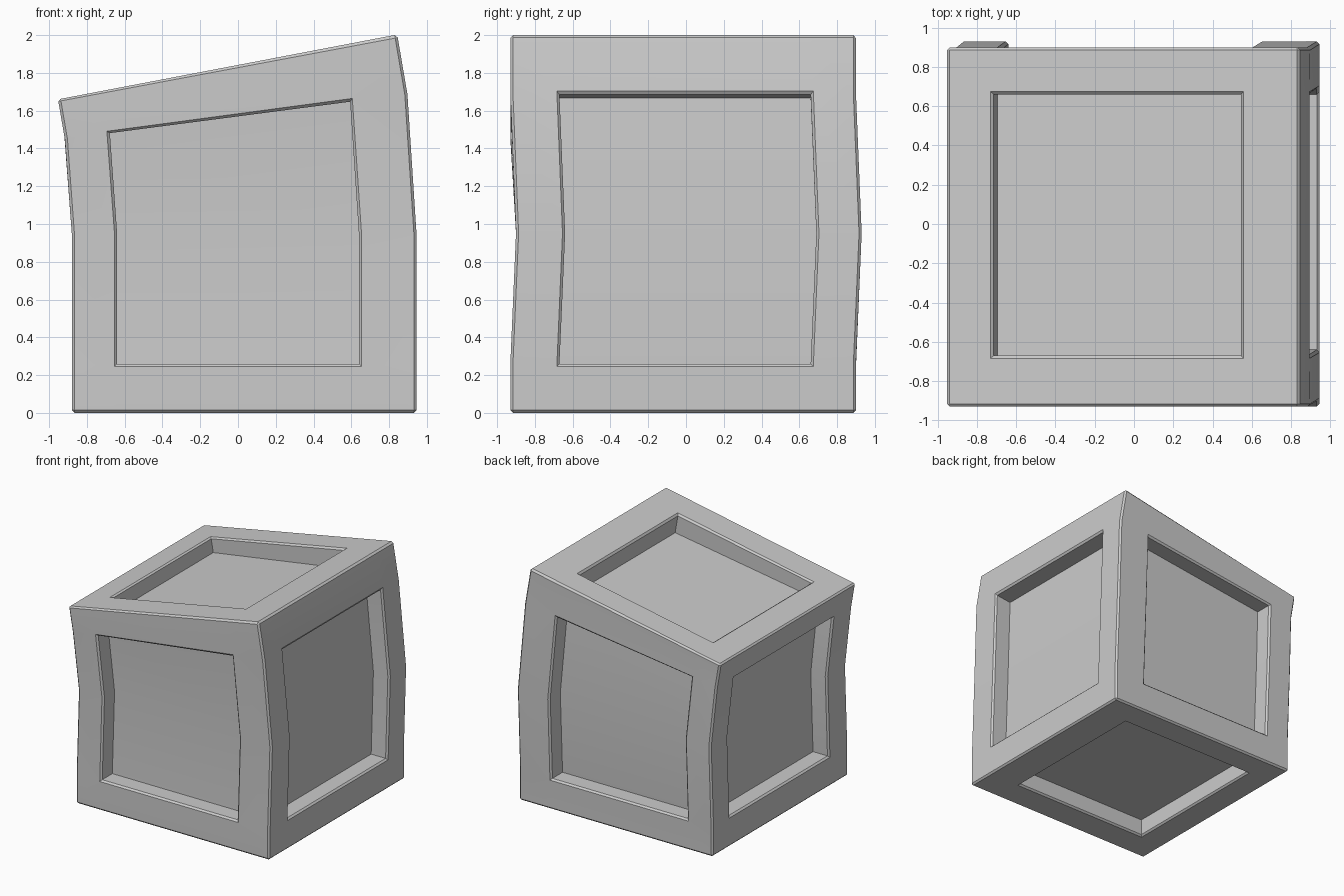
import bpy, bmesh
from mathutils import Vector

if "Cube" in bpy.data.objects:
    bpy.data.objects.remove(bpy.data.objects["Cube"])

# straight crate: outer limits, panel limits and bend height
LO, HI = Vector((-0.88, -0.93, 0.0)), Vector((0.945, 0.90, 1.83))
PLO, PHI = Vector((-0.64, -0.67, 0.26)), Vector((0.64, 0.66, 1.56))
MID, DEPTH, BEVEL = 0.95, 0.15, 0.014

# warp levels: height, left x, right x, left z, right z, y shift
LEVELS = [
    (0.0, -0.88, 0.945, 0.0, 0.0, 0.0),
    (PLO.z, -0.88, 0.945, PLO.z, PLO.z, 0.0),
    (MID, -0.88, 0.945, MID, MID, 0.03),
    (PHI.z, -0.917, 0.897, 1.45, 1.687, 0.0),
    (HI.z, -0.953, 0.843, 1.66, 2.003, 0.0),
]


def warp(co):
    """Bend the straight crate into its leaning shape."""
    for a, b in zip(LEVELS, LEVELS[1:]):
        if co.z <= b[0] or b is LEVELS[-1]:
            t = (co.z - a[0]) / (b[0] - a[0])
            xl, xr, zl, zr, dy = (p + (q - p) * t for p, q in zip(a[1:], b[1:]))
            u = (co.x - LO.x) / (HI.x - LO.x)
            return Vector((xl + (xr - xl) * u, co.y + dy, zl + (zr - zl) * u))


# crate body
bm = bmesh.new()
bmesh.ops.create_cube(bm, size=1)
for v in bm.verts:
    v.co = [LO[i] if v.co[i] < 0 else HI[i] for i in range(3)]

# loop cuts along the panel borders and the bend
cuts = [(i, p[i]) for i in range(3) for p in (PLO, PHI)] + [(2, MID)]
for axis, pos in cuts:
    n = Vector((0, 0, 0))
    n[axis] = 1
    bmesh.ops.bisect_plane(bm, geom=bm.verts[:] + bm.edges[:] + bm.faces[:],
                           plane_co=n * pos, plane_no=n)
bm.normal_update()

# recessed panel on every side
for axis in range(3):
    for sign in (-1, 1):
        others = [i for i in range(3) if i != axis]
        panel = []
        for f in bm.faces:
            c = f.calc_center_median()
            edge = (HI if sign > 0 else LO)[axis]
            if abs(c[axis] - edge) < 1e-4 and all(PLO[i] < c[i] < PHI[i] for i in others):
                panel.append(f)
        res = bmesh.ops.extrude_face_region(bm, geom=panel)
        old = [f for f in panel if f.is_valid]
        if old:
            bmesh.ops.delete(bm, geom=old, context='FACES')
        move = Vector((0, 0, 0))
        move[axis] = -sign * DEPTH
        bmesh.ops.translate(bm, vec=move,
                            verts=[g for g in res['geom'] if isinstance(g, bmesh.types.BMVert)])

# bevel the outer edges and panel rims
bmesh.ops.recalc_face_normals(bm, faces=bm.faces[:])
bm.normal_update()
sharp = [e for e in bm.edges if e.is_manifold and e.is_convex and e.calc_face_angle() > 1.0]
bmesh.ops.bevel(bm, geom=sharp, offset=BEVEL, segments=1, affect='EDGES', profile=0.5)

for v in bm.verts:
    v.co = warp(v.co)
bmesh.ops.recalc_face_normals(bm, faces=bm.faces[:])

mesh = bpy.data.meshes.new("crate")
bm.to_mesh(mesh)
bm.free()
crate = bpy.data.objects.new("crate", mesh)
bpy.context.collection.objects.link(crate)
bpy.context.view_layer.objects.active = crate
crate.select_set(True)
bpy.ops.object.shade_smooth_by_angle(angle=0.35)
